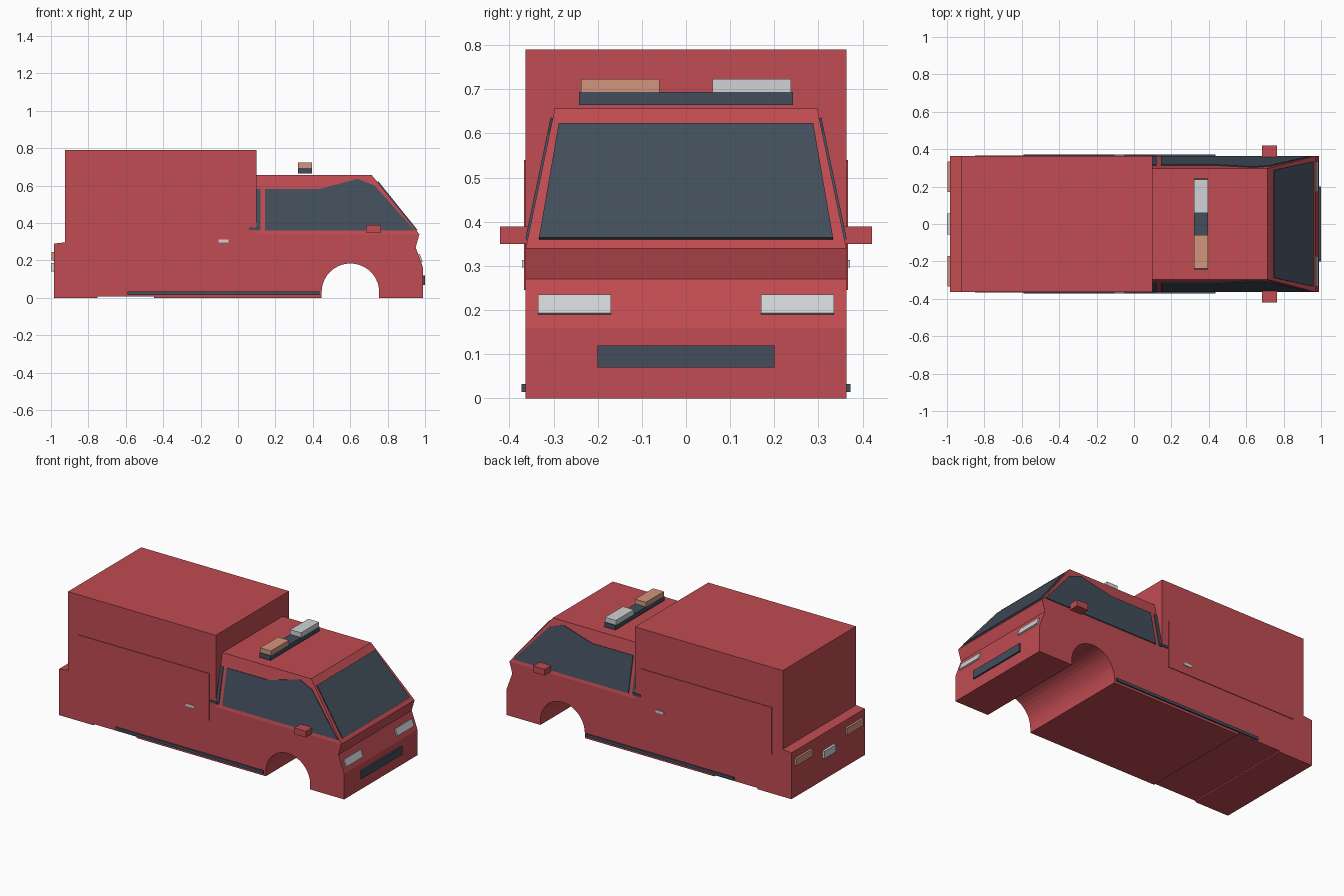
import bpy, bmesh, math
from mathutils import Vector

cube = bpy.data.objects.get("Cube")
if cube:
    bpy.data.objects.remove(cube, do_unlink=True)


def material(name, rgb):
    m = bpy.data.materials.new(name)
    m.use_nodes = True
    m.diffuse_color = (*rgb, 1)
    m.node_tree.nodes["Principled BSDF"].inputs["Base Color"].default_value = (*rgb, 1)
    return m


RED = material("red paint", (0.527, 0.072, 0.084))
DARK = material("dark glass and trim", (0.054, 0.076, 0.105))
WHITE = material("white lamp", (0.63, 0.644, 0.658))
ORANGE = material("orange lamp", (0.645, 0.305, 0.205))


def finish(bm, name, mat):
    bmesh.ops.recalc_face_normals(bm, faces=bm.faces)
    mesh = bpy.data.meshes.new(name)
    bm.to_mesh(mesh)
    bm.free()
    mesh.materials.append(mat)
    obj = bpy.data.objects.new(name, mesh)
    bpy.context.collection.objects.link(obj)
    return obj


def prism(name, points, sweep, mat):
    """Solid made by sweeping a flat outline along a vector."""
    bm = bmesh.new()
    face = bm.faces.new([bm.verts.new(p) for p in points])
    moved = bmesh.ops.extrude_face_region(bm, geom=[face], use_keep_orig=True)["geom"]
    verts = [v for v in moved if isinstance(v, bmesh.types.BMVert)]
    bmesh.ops.translate(bm, verts=verts, vec=Vector(sweep))
    return finish(bm, name, mat)


def box(name, x, y, z, mat):
    outline = [(x[0], y[0], z[0]), (x[1], y[0], z[0]), (x[1], y[1], z[0]), (x[0], y[1], z[0])]
    return prism(name, outline, (0, 0, z[1] - z[0]), mat)


HALF = 0.363                      # half width of the body
ROOF_HALF = 0.297                 # half width of the cab roof
BELT, ROOF = 0.34, 0.657          # cab bottom and top heights
NOSE, BROW = 0.97, 0.715          # windscreen bottom and top

# Lower body and cargo box, with an open front wheel arch
arch = [(0.601 + 0.154 * math.cos(a), 0.03 + 0.154 * math.sin(a))
        for a in (math.pi * (1 - i / 20) for i in range(21))]
profile = [(-0.985, 0), (-0.75, 0), (-0.75, 0.008), (-0.45, 0.008), (-0.45, 0), (0.447, 0),
           *arch, (0.755, 0), (0.99, 0), (0.99, 0.16), (0.95, 0.27), (NOSE, BELT),
           (0.10, BELT), (0.10, 0.79), (-0.925, 0.79), (-0.925, 0.297), (-0.985, 0.29)]
prism("body", [(x, -HALF, z) for x, z in profile], (0, 2 * HALF, 0), RED)

# Cab with leaning sides and windscreen
bm = bmesh.new()
low = [bm.verts.new(p) for p in
       ((0.10, -HALF, BELT), (NOSE, -HALF, BELT), (NOSE, HALF, BELT), (0.10, HALF, BELT))]
top = [bm.verts.new(p) for p in
       ((0.10, -ROOF_HALF, ROOF), (BROW, -ROOF_HALF, ROOF), (BROW, ROOF_HALF, ROOF), (0.10, ROOF_HALF, ROOF))]
bm.faces.new(low)
bm.faces.new(top)
for i in range(4):
    j = (i + 1) % 4
    bm.faces.new((low[i], low[j], top[j], top[i]))
finish(bm, "cab", RED)


def side_y(z):
    return HALF - (z - BELT) * (HALF - ROOF_HALF) / (ROOF - BELT)


def screen_x(z):
    return NOSE - (z - BELT) * (NOSE - BROW) / (ROOF - BELT)


# Windscreen
prism("windscreen", [(screen_x(z), y, z) for y, z in
                     ((-0.333, 0.36), (0.333, 0.36), (0.288, 0.62), (-0.288, 0.62))],
      (0.005, 0, 0.004), DARK)

# Parts found on both sides
door_glass = [(0.145, 0.36), (0.945, 0.36), (0.73, 0.60), (0.64, 0.635), (0.43, 0.58), (0.145, 0.58)]
rear_glass = [(0.10, 0.36), (0.12, 0.36), (0.12, 0.58), (0.10, 0.58)]
for s, side in ((1, "left"), (-1, "right")):
    for part, outline in (("door_window", door_glass), ("rear_quarter_window", rear_glass)):
        prism(f"{side}_{part}", [(x, s * side_y(z), z) for x, z in outline],
              (0, s * 0.005, 0.001), DARK)

    def side_box(part, x, out, z, mat, inner=HALF - 0.01):
        box(f"{side}_{part}", x, sorted((s * inner, s * out)), z, mat)

    side_box("cargo_panel", (-0.85, 0.055), 0.367, (0.245, 0.54), RED)
    side_box("sill_strip", (-0.59, 0.435), 0.372, (0.015, 0.033), DARK)
    side_box("cargo_handle", (-0.105, -0.05), 0.371, (0.297, 0.313), WHITE)
    side_box("cab_handle", (0.06, 0.11), 0.369, (0.362, 0.376), DARK)
    side_box("mirror", (0.685, 0.765), 0.421, (0.35, 0.389), RED, 0.345)

    # Headlamps lie on the sloping nose
    prism(f"{side}_headlamp", [(0.99 - (z - 0.16) * 0.364, s * y, z) for y, z in
                               ((0.17, 0.19), (0.335, 0.19), (0.335, 0.232), (0.17, 0.232))],
          (0.008, 0, 0.003), WHITE)
    box(f"{side}_tail_lamp", (-0.998, -0.98), sorted((s * 0.17, s * 0.333)), (0.2, 0.245), ORANGE)

# Nose grille and rear centre lamp
box("grille", (0.98, 1.0), (-0.2, 0.2), (0.07, 0.12), DARK)
box("rear_centre_lamp", (-1.0, -0.98), (-0.055, 0.055), (0.14, 0.187), WHITE)

# Roof light bar
box("light_bar", (0.32, 0.395), (-0.242, 0.242), (0.665, 0.694), DARK)
box("left_beacon", (0.32, 0.395), (0.06, 0.238), (0.694, 0.723), WHITE)
box("right_beacon", (0.32, 0.395), (-0.238, -0.06), (0.694, 0.723), ORANGE)
